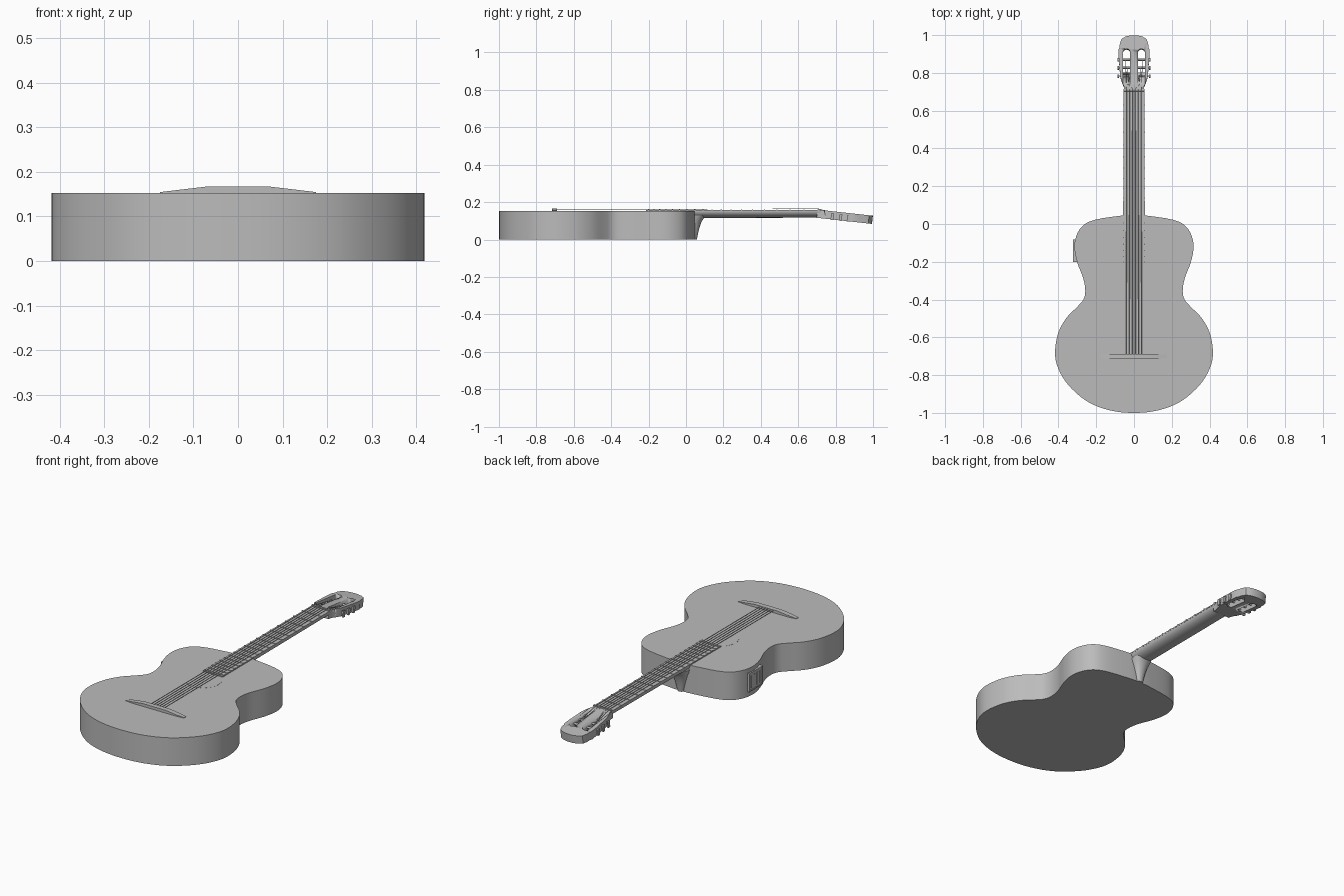
import bpy, math
from mathutils import Matrix, Vector

if "Cube" in bpy.data.objects:
    bpy.data.objects.remove(bpy.data.objects["Cube"])

gray = bpy.data.materials.new("plain gray")
gray.diffuse_color = (0.5, 0.5, 0.5, 1)
gray.use_nodes = True
gray.node_tree.nodes["Principled BSDF"].inputs["Base Color"].default_value = gray.diffuse_color


def loft(name, rings, matrix=None, smooth=True):
    """Skin a list of equal-length closed rings and cap both ends."""
    n = len(rings[0])
    verts = [p for r in rings for p in r]
    faces = [[k * n + i, k * n + (i + 1) % n, (k + 1) * n + (i + 1) % n, (k + 1) * n + i]
             for k in range(len(rings) - 1) for i in range(n)]
    faces += [list(range(n))[::-1], [len(verts) - n + i for i in range(n)]]
    mesh = bpy.data.meshes.new(name)
    mesh.from_pydata(verts, [], faces)
    mesh.materials.append(gray)
    ob = bpy.data.objects.new(name, mesh)
    bpy.context.collection.objects.link(ob)
    bpy.ops.object.select_all(action='DESELECT')
    ob.select_set(True)
    bpy.context.view_layer.objects.active = ob
    bpy.ops.object.mode_set(mode='EDIT')
    bpy.ops.mesh.select_all(action='SELECT')
    bpy.ops.mesh.normals_make_consistent(inside=False)
    bpy.ops.object.mode_set(mode='OBJECT')
    if smooth:
        bpy.ops.object.shade_smooth_by_angle(angle=math.radians(35))
    if matrix:
        ob.matrix_world = matrix
    return ob


def slab(name, outline, z0, z1, matrix=None):
    return loft(name, [[(x, y, z) for x, y in outline] for z in (z0, z1)], matrix)


def box(name, x0, x1, y0, y1, z0, z1, matrix=None):
    return slab(name, [(x0, y0), (x1, y0), (x1, y1), (x0, y1)], z0, z1, matrix)


def rod(name, a, b, r, sides=6, matrix=None):
    a, b = Vector(a), Vector(b)
    q = (b - a).to_track_quat('Z', 'Y')
    ring = [q @ Vector((r * math.cos(t), r * math.sin(t), 0))
            for t in (math.tau * i / sides for i in range(sides))]
    return loft(name, [[p + e for p in ring] for e in (a, b)], matrix)


def smooth_half(pts, steps):
    """Catmull-Rom through a half outline, mirrored at both ends in x."""
    p = [(-pts[1][0], pts[1][1])] + pts + [(-pts[-2][0], pts[-2][1])]
    out = []
    for i in range(1, len(p) - 2):
        for s in range(steps):
            t = s / steps
            out.append(tuple(0.5 * (2 * b + (c - a) * t + (2 * a - 5 * b + 4 * c - d) * t * t
                                    + (3 * b - a - 3 * c + d) * t ** 3)
                             for a, b, c, d in zip(*p[i - 1:i + 3])))
    return out + [pts[-1]]


def mirrored(half):
    return half + [(-x, y) for x, y in half[-2:0:-1]]


# Body: figure-eight outline
body_half = [(0, -1), (.13, -.986), (.25, -.938), (.35, -.85), (.403, -.76), (.418, -.68),
             (.402, -.58), (.36, -.5), (.3, -.438), (.268, -.4), (.258, -.355), (.268, -.29),
             (.3, -.205), (.315, -.13), (.306, -.065), (.27, -.008), (.2, .024), (.06, .045), (0, .047)]
slab("body", mirrored(smooth_half(body_half, 4)), 0, .152)

# Sound hole disc
slab("sound_hole", [(.091 * math.cos(t), -.295 + .091 * math.sin(t))
                    for t in (math.tau * i / 48 for i in range(48))], .15, .1525)

# Bridge: arched bar with low tapered ends
loft("bridge", [[(x, -.702 - w, .151), (x, -.702 + w, .151), (x, -.702 + w, z), (x, -.702 - w, z)]
                for x, w, z in ((-.175, .009, .1545), (-.125, .0135, .1605), (-.07, .0135, .167),
                                (.07, .0135, .167), (.125, .0135, .1605), (.175, .009, .1545))])

# Neck: rounded back with a flat top
def neck_ring(y, w, z):
    return [(w * math.cos(t), y, .152 - (.152 - z) * math.sin(t))
            for t in (math.pi * i / 16 for i in range(17))]
loft("neck", [neck_ring(.03, .057, .115), neck_ring(.72, .054, .117)])

# Heel: tapers from the neck down to the back of the body
def heel_ring(z, w, y):
    return [(w * math.cos(t), .03 + (y - .03) * math.sin(t) ** .6, z)
            for t in (math.pi * i / 14 for i in range(15))]
loft("heel", [heel_ring(*h) for h in ((0, .02, .058), (.03, .026, .064), (.06, .033, .071),
                                      (.09, .042, .081), (.11, .05, .092), (.128, .054, .108))])

# Fingerboard, nut and frets spaced by the twelfth root of two
slab("fingerboard", [(-.058, -.215), (.058, -.215), (.055, .712), (-.055, .712)], .151, .158)
box("nut", -.055, .055, .705, .715, .15, .1635)
for i in range(1, 19):
    y = -.7 + 1.41 * 2 ** (-i / 12)
    box(f"fret_{i}", -.058, .058, y - .003, y + .003, .157, .1602)

# Strings
for i in range(6):
    x = (i - 2.5) * .016
    rod(f"string_{i + 1}", (x, -.69, .1625), (x * .98, .712, .1635), .0014)

# Headstock: tilted back, with two slots that ramp up to the nut
tilt = Matrix.Translation((0, .703, .16)) @ Matrix.Rotation(math.radians(-6.3), 4, 'X')
head_half = [(0, 0), (.052, 0), (.053, .025), (.064, .05), (.073, .08), (.077, .13), (.081, .18),
             (.082, .222), (.077, .232), (.075, .255), (.066, .278), (.046, .291), (.02, .297), (0, .298)]
head = slab("headstock", mirrored(head_half), -.044, 0, tilt)
for s in (-1, 1):
    def slot_ring(z, y0):
        arc = [(s * .039 + .019 * math.cos(t), .207 + .019 * math.sin(t), z)
               for t in (math.pi * i / 10 for i in range(11))]
        return arc + [(s * .039 - .019, y0, z), (s * .039 + .019, y0, z)]
    cutter = loft("slot_cutter", [slot_ring(-.06, .13), slot_ring(.01, .02)], tilt)
    cutter.hide_render = True
    mod = head.modifiers.new("slot", 'BOOLEAN')
    mod.operation, mod.solver, mod.object = 'DIFFERENCE', 'EXACT', cutter
    bpy.context.view_layer.objects.active = head
    bpy.ops.object.modifier_apply(modifier=mod.name)
    bpy.data.objects.remove(cutter)

    # Tuners: roller across the slot, shaft and hanging button
    for k, y in enumerate((.083, .127, .17)):
        tag = f"{'left' if s < 0 else 'right'}_{k + 1}"
        rod("roller_" + tag, (s * .016, y, -.02), (s * .062, y, -.02), .006, 12, tilt)
        rod("tuner_shaft_" + tag, (s * .06, y, -.024), (s * .086, y, -.024), .003, 8, tilt)
        xs = sorted((s * .08, s * .088))
        box("tuner_button_" + tag, *xs, y - .008, y + .008, -.046, -.012, tilt)
        # String end running from nut to roller
        for j in range(1):
            rod("string_end_" + tag, (s * (.008 + .016 * k), .008, .003),
                (s * (.028 + .008 * k), y, -.014), .0014, 6, tilt)

# Control panel on the left side of the upper bout
def panel(name, y0, y1, z0, z1, out):
    box(name, -.319 - out, -.3, y0, y1, z0, z1)
panel("panel_plate", -.2, -.082, .028, .128, 0)
for nm, a in (("front", -.2), ("back", -.088)):
    panel("panel_rim_" + nm, a, a + .006, .028, .128, .003)
for nm, a in (("lower", .028), ("upper", .122)):
    panel("panel_rim_" + nm, -.2, -.082, a, a + .006, .003)
for i in range(4):
    y = -.178 + .025 * i
    panel(f"panel_slider_{i + 1}", y - .004, y + .004, .045, .11, .0025)
